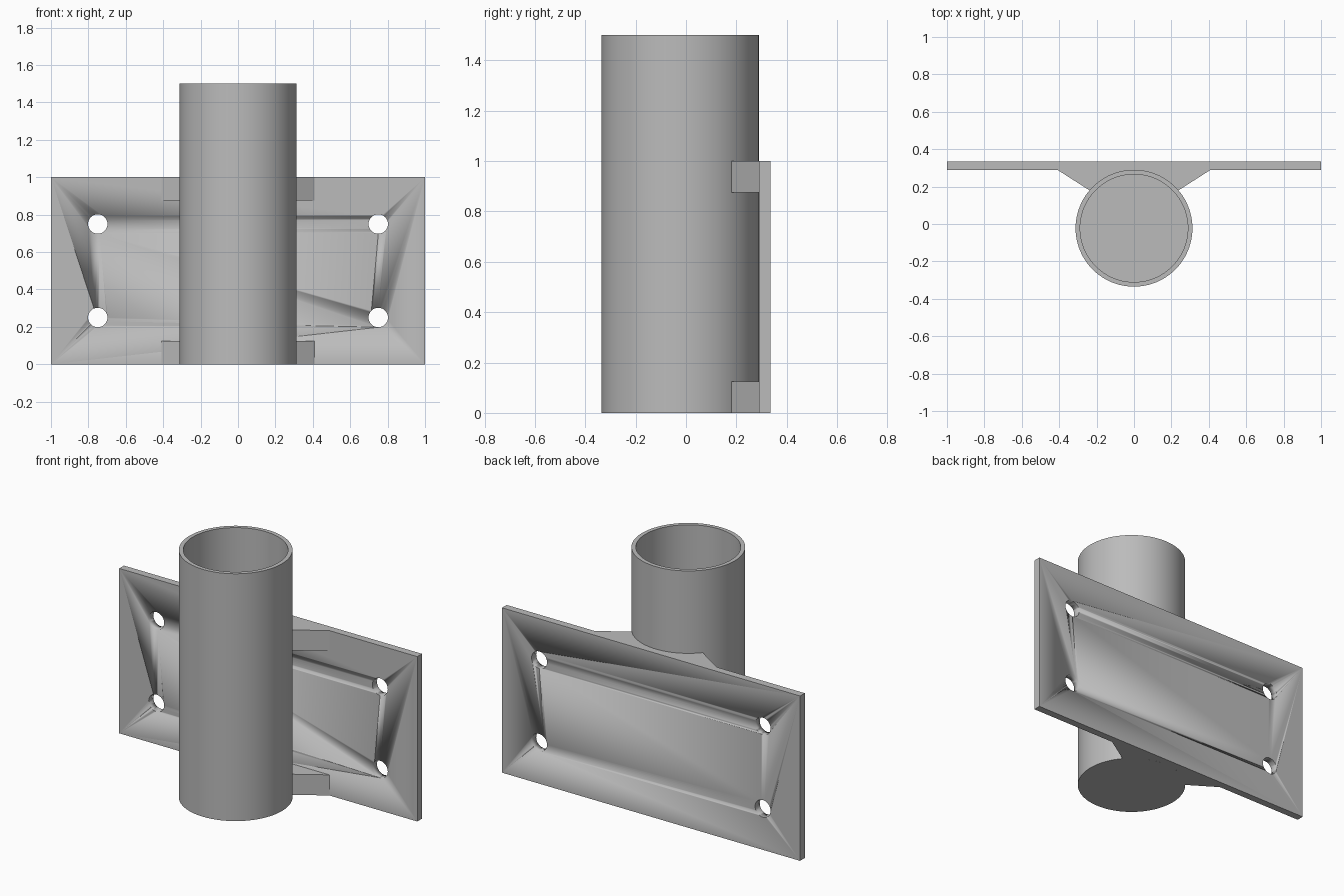
import bpy
import bmesh
from math import cos, sin, pi, radians, atan2
from mathutils import Vector

cube = bpy.data.objects.get("Cube")
if cube:
    bpy.data.objects.remove(cube, do_unlink=True)

# Main dimensions
PIPE_R, BORE_R, PIPE_H, FLOOR = 0.3125, 0.288, 1.5, 0.025
PIPE_Y = -0.0225
PLATE_FRONT, PLATE_BACK, PLATE_H = 0.29, 0.335, 1.0
GUSSET_H, GUSSET_X, GUSSET_Y = 0.125, 0.41, 0.18
SIDES = 96

steel = bpy.data.materials.new("grey steel")
steel.use_nodes = True
color = (0.5, 0.5, 0.5, 1)
steel.diffuse_color = color
steel.node_tree.nodes["Principled BSDF"].inputs["Base Color"].default_value = color


def finish(bm, name):
    """Turn a bmesh into a steel object with sharp edges kept."""
    bmesh.ops.recalc_face_normals(bm, faces=bm.faces)
    mesh = bpy.data.meshes.new(name)
    bm.to_mesh(mesh)
    bm.free()
    obj = bpy.data.objects.new(name, mesh)
    bpy.context.collection.objects.link(obj)
    mesh.materials.append(steel)
    bpy.ops.object.select_all(action="DESELECT")
    obj.select_set(True)
    bpy.context.view_layer.objects.active = obj
    bpy.ops.object.shade_smooth_by_angle(angle=radians(30))
    return obj


def prism(name, outline, offset):
    """Extrude a flat outline along an offset."""
    bm = bmesh.new()
    face = bm.faces.new([bm.verts.new(p) for p in outline])
    ext = bmesh.ops.extrude_face_region(bm, geom=[face], use_keep_orig=True)
    moved = [g for g in ext["geom"] if isinstance(g, bmesh.types.BMVert)]
    bmesh.ops.translate(bm, verts=moved, vec=offset)
    return finish(bm, name)


# Pipe: revolved wall section with a closed bottom
bm = bmesh.new()
profile = [(0, 0), (PIPE_R, 0), (PIPE_R, PIPE_H), (BORE_R, PIPE_H), (BORE_R, FLOOR), (0, FLOOR)]
verts = [bm.verts.new((r, PIPE_Y, z)) for r, z in profile]
edges = [bm.edges.new(pair) for pair in zip(verts, verts[1:])]
bmesh.ops.spin(bm, geom=verts + edges, cent=(0, PIPE_Y, 0), axis=(0, 0, 1),
               angle=2 * pi, steps=SIDES, use_duplicate=False)
bmesh.ops.remove_doubles(bm, verts=bm.verts, dist=0.0001)
finish(bm, "pipe")

# Mounting plate
plate = prism("mounting_plate",
              [(x, PLATE_FRONT, z) for x, z in ((-1, 0), (1, 0), (1, PLATE_H), (-1, PLATE_H))],
              Vector((0, PLATE_BACK - PLATE_FRONT, 0)))

# Four bolt holes
for x in (-0.75, 0.75):
    for z in (0.25, 0.75):
        ring = [(x + 0.052 * cos(a), PLATE_FRONT - 0.1, z + 0.052 * sin(a))
                for a in (2 * pi * i / 32 for i in range(32))]
        cutter = prism("hole_cutter", ring, Vector((0, 0.3, 0)))
        cutter.hide_render = True
        mod = plate.modifiers.new("bolt_hole", "BOOLEAN")
        mod.operation, mod.solver, mod.object = "DIFFERENCE", "EXACT", cutter
        bpy.context.view_layer.objects.active = plate
        bpy.ops.object.modifier_apply(modifier=mod.name)
        bpy.data.objects.remove(cutter, do_unlink=True)

# Gussets: curved on the pipe side, tapering out to the plate
start = atan2(GUSSET_Y - PIPE_Y, (PIPE_R ** 2 - (GUSSET_Y - PIPE_Y) ** 2) ** 0.5)
arc = [start + (pi / 2 - start) * i / 12 for i in range(13)]
for level, z in (("lower", 0), ("upper", PLATE_H - GUSSET_H)):
    for side, s in (("left", 1), ("right", -1)):
        outline = [(s * PIPE_R * cos(a), PIPE_Y + PIPE_R * sin(a), z) for a in arc[:-1]]
        outline += [(0, PLATE_FRONT, z), (s * GUSSET_X, PLATE_FRONT, z)]
        prism(f"{level}_{side}_gusset", outline, Vector((0, 0, GUSSET_H)))
